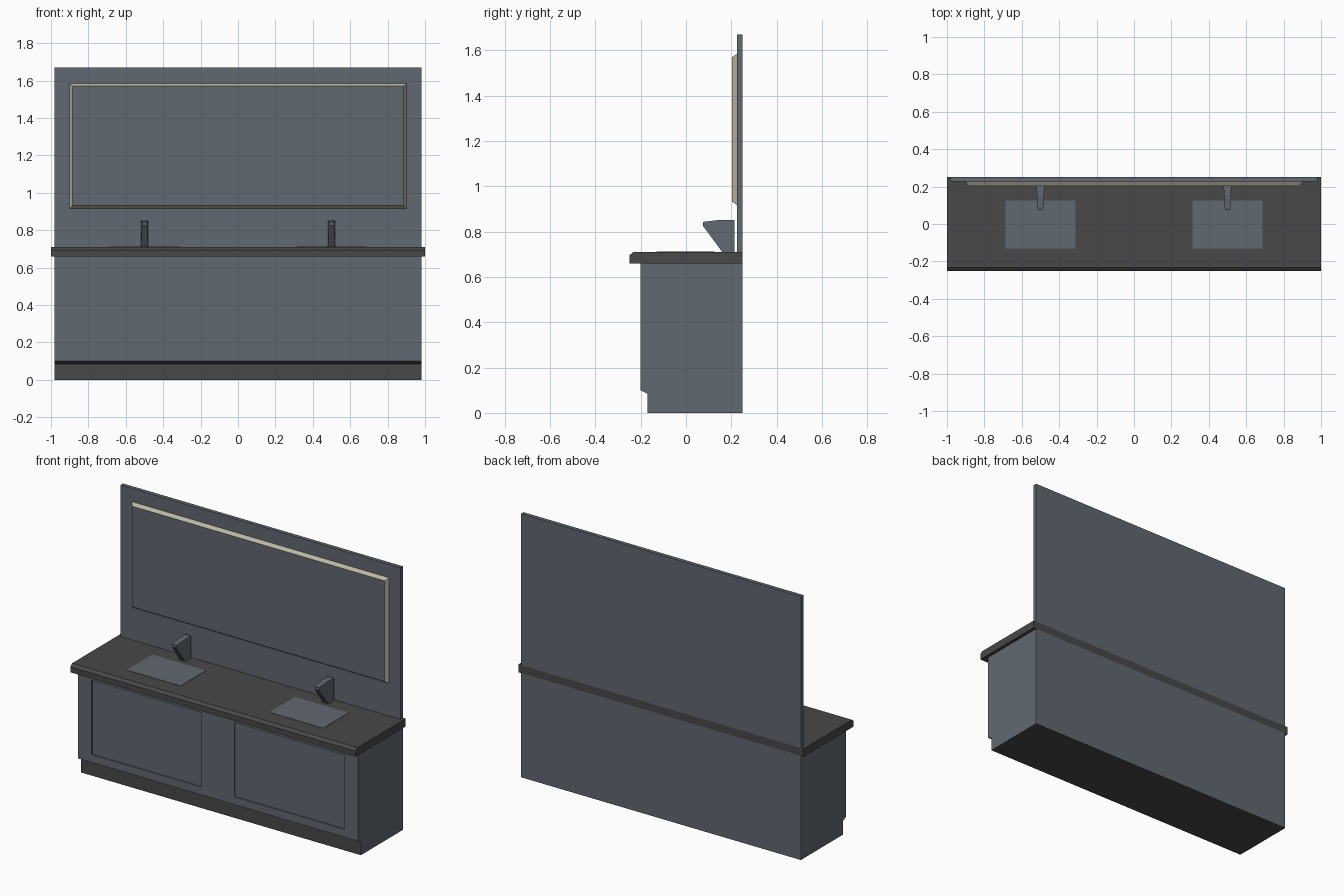
import bpy
import bmesh

cube = bpy.data.objects.get("Cube")
if cube:
    bpy.data.objects.remove(cube, do_unlink=True)


def material(name, color):
    mat = bpy.data.materials.new(name)
    mat.use_nodes = True
    mat.diffuse_color = (*color, 1)
    for node in mat.node_tree.nodes:
        if node.type == "BSDF_PRINCIPLED":
            node.inputs["Base Color"].default_value = (*color, 1)
    return mat


slate = material("slate blue", (0.12, 0.14, 0.165))
charcoal = material("charcoal", (0.065, 0.065, 0.065))
cream = material("warm cream", (0.5, 0.47, 0.36))


def extrude_x(name, profile, half_width, *mats):
    """Extrude a (y, z) outline along x; half_width is a function of y."""
    bm = bmesh.new()
    left = [bm.verts.new((half_width(y), y, z)) for y, z in profile]
    right = [bm.verts.new((-half_width(y), y, z)) for y, z in profile]
    bm.faces.new(left)
    bm.faces.new(right[::-1])
    for i in range(len(profile)):
        j = (i + 1) % len(profile)
        bm.faces.new((left[i], right[i], right[j], left[j]))
    bmesh.ops.recalc_face_normals(bm, faces=bm.faces)
    mesh = bpy.data.meshes.new(name)
    bm.to_mesh(mesh)
    bm.free()
    for mat in mats:
        mesh.materials.append(mat)
    obj = bpy.data.objects.new(name, mesh)
    bpy.context.collection.objects.link(obj)
    return obj


def box(name, x, y, z, *mats):
    """Box from (min, max) pairs."""
    outline = [(y[0], z[0]), (y[1], z[0]), (y[1], z[1]), (y[0], z[1])]
    obj = extrude_x(name, outline, lambda _: (x[1] - x[0]) / 2, *mats)
    obj.location.x = (x[0] + x[1]) / 2
    return obj


# Cabinet with a set-back toe kick
cabinet = extrude_x(
    "cabinet",
    [(-0.17, 0), (0.25, 0), (0.25, 0.66), (-0.2, 0.66), (-0.2, 0.1), (-0.17, 0.085)],
    lambda _: 0.98, slate, charcoal)

# Recessed door panels
for side in (-1, 1):
    xs = sorted((side * 0.115, side * 0.885))
    cutter = box("door_cutter", xs, (-0.3, -0.193), (0.15, 0.62), slate)
    cutter.hide_render = True
    cut = cabinet.modifiers.new("door recess", "BOOLEAN")
    cut.operation = "DIFFERENCE"
    cut.solver = "EXACT"
    cut.object = cutter
    bpy.context.view_layer.objects.active = cabinet
    bpy.ops.object.modifier_apply(modifier=cut.name)
    bpy.data.objects.remove(cutter, do_unlink=True)

# Toe kick front and underside are dark
for face in cabinet.data.polygons:
    low = face.center.z < 0.1
    face.material_index = int(low and (face.normal.y < -0.4 or face.normal.z < -0.4))

# Countertop with a chamfered front edge
extrude_x(
    "countertop",
    [(-0.25, 0.66), (0.25, 0.66), (0.25, 0.71), (-0.232, 0.71), (-0.25, 0.695)],
    lambda _: 1.0, charcoal)

# Wall panel
box("back_panel", (-0.98, 0.98), (0.226, 0.25), (0.71, 1.67), slate)

# Mirror with a tapered, light coloured rim
mirror = extrude_x(
    "mirror",
    [(0.203, 0.932), (0.226, 0.917), (0.226, 1.585), (0.203, 1.57)],
    lambda y: 0.885 if y < 0.21 else 0.9, slate, cream)
for face in mirror.data.polygons:
    face.material_index = int(abs(face.normal.y) < 0.9)

# Basins and taps
for side, label in ((1, "left"), (-1, "right")):
    x = side * 0.5
    box(label + "_basin", (x - 0.188, x + 0.188), (-0.13, 0.125), (0.708, 0.712), slate)
    tap = extrude_x(
        label + "_tap",
        [(0.16, 0.71), (0.215, 0.71), (0.215, 0.852), (0.155, 0.852),
         (0.075, 0.843), (0.075, 0.825)],
        lambda y: 0.01 + 0.055 * y, slate)
    tap.location.x = x
